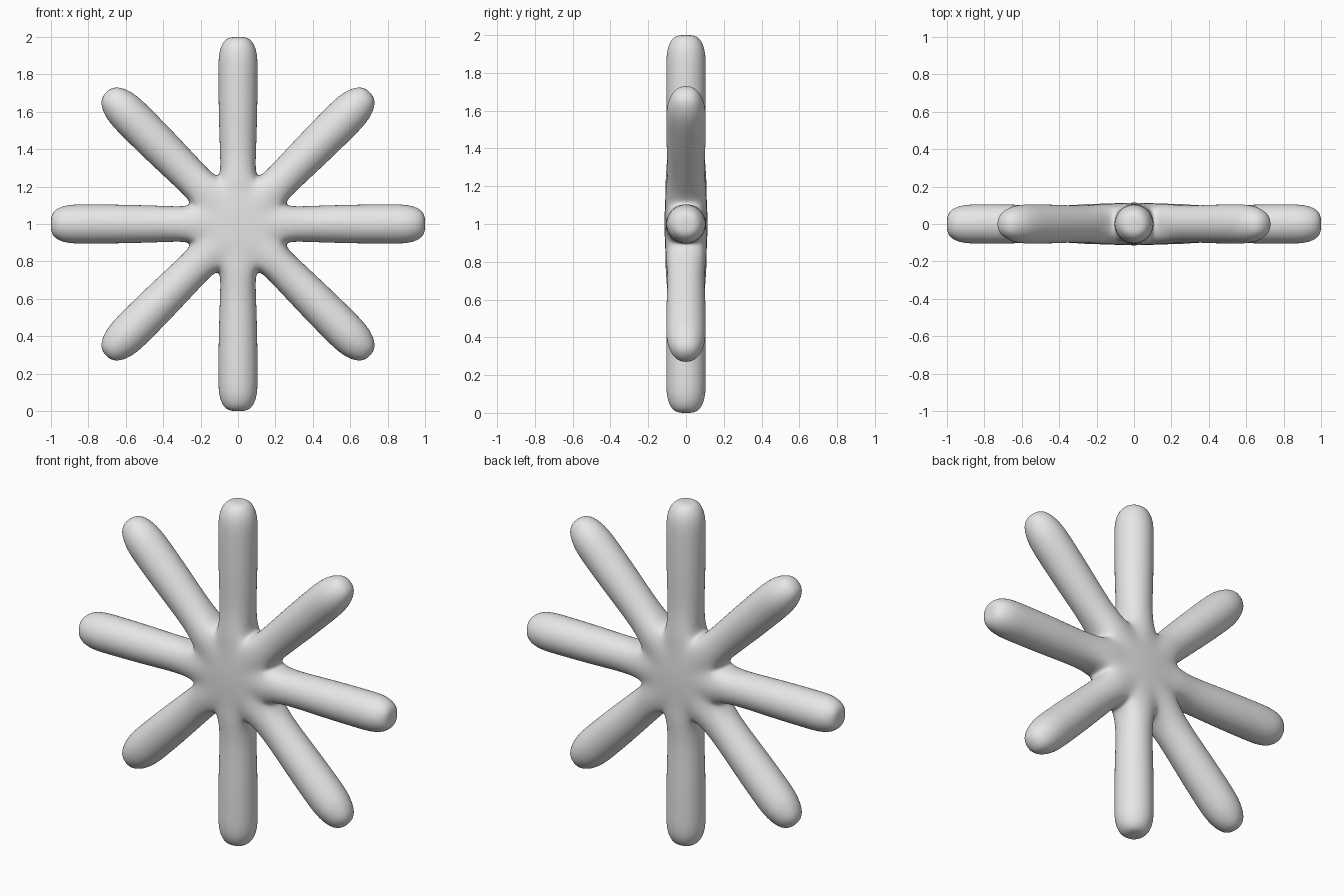
import bpy, bmesh, math
from mathutils import Vector

if "Cube" in bpy.data.objects:
    bpy.data.objects.remove(bpy.data.objects["Cube"])

ARMS = 8
SIDES = 8
Y = Vector((0, 1, 0))
bm = bmesh.new()


def direction(turn):
    a = 2 * math.pi * turn / ARMS
    return Vector((math.sin(a), 0, math.cos(a)))


def vert(co):
    return bm.verts.new(co + Vector((0, 0, 1)))


# Hub: shared valley points between arms, and a front and back centre
valleys = []
for i in range(ARMS):
    d = direction(i + 0.5)
    valleys.append({1: vert(d * 0.22 + Y * 0.10),
                    0: vert(d * 0.25),
                    -1: vert(d * 0.22 - Y * 0.10)})
centres = {s: vert(Y * 0.12 * s) for s in (1, -1)}

for i in range(ARMS):
    d, side = direction(i), direction(i + 2)
    right, left = valleys[i], valleys[i - 1]
    crest = {s: vert(d * 0.22 + Y * 0.12 * s) for s in (1, -1)}
    for s in (1, -1):
        bm.faces.new((centres[s], right[s], crest[s], left[s]))

    # Arm: rings as (distance, radius), upright arms have blunter ends
    if i % 2 == 0:
        end, tip = [(0.80, 0.116), (0.93, 0.116), (1.0, 0.07)], 1.0
    else:
        end, tip = [(0.75, 0.116), (0.89, 0.116), (0.985, 0.07)], 1.01
    ring = [right[0], right[1], crest[1], left[1],
            left[0], left[-1], crest[-1], right[-1]]
    for dist, r in [(0.36, 0.105), (0.58, 0.114)] + end:
        new = []
        for k in range(SIDES):
            a = 2 * math.pi * k / SIDES
            new.append(vert(d * dist + side * r * math.cos(a) + Y * r * math.sin(a)))
        for k in range(SIDES):
            n = (k + 1) % SIDES
            bm.faces.new((ring[k], ring[n], new[n], new[k]))
        ring = new

    # Rounded tip
    cap = vert(d * tip)
    for k in range(0, SIDES, 2):
        bm.faces.new((cap, ring[k], ring[k + 1], ring[(k + 2) % SIDES]))

bmesh.ops.recalc_face_normals(bm, faces=bm.faces[:])
mesh = bpy.data.meshes.new("eight_arm_star")
bm.to_mesh(mesh)
bm.free()
mesh.shade_smooth()
star = bpy.data.objects.new("eight_arm_star", mesh)
bpy.context.collection.objects.link(star)

# Smooth the cage into one soft body
sub = star.modifiers.new("soften", 'SUBSURF')
sub.levels = sub.render_levels = 3

grey = bpy.data.materials.new("light grey")
grey.diffuse_color = (0.8, 0.8, 0.8, 1)
grey.use_nodes = True
grey.node_tree.nodes["Principled BSDF"].inputs["Base Color"].default_value = grey.diffuse_color
mesh.materials.append(grey)
